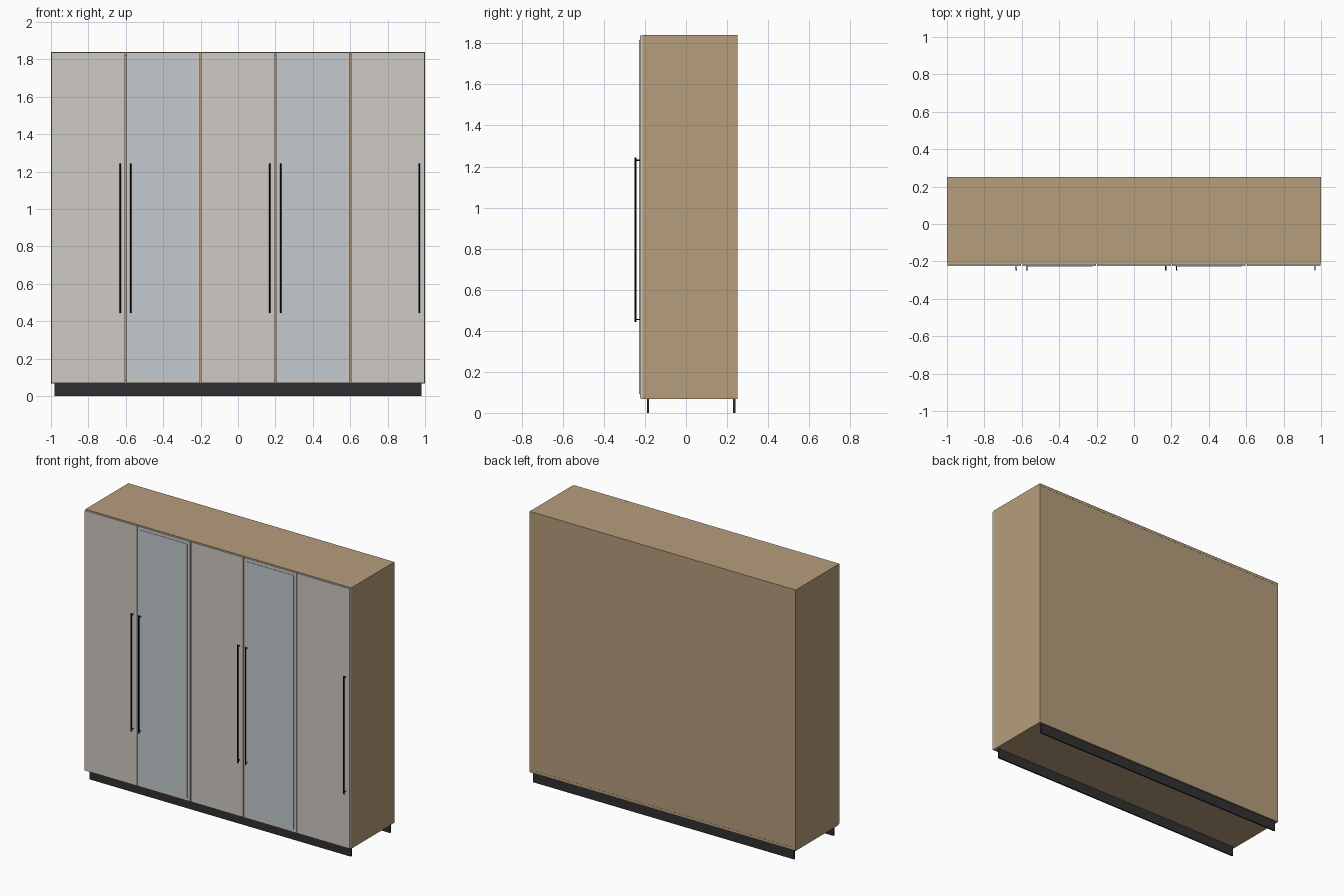
import bpy

if "Cube" in bpy.data.objects:
    bpy.data.objects.remove(bpy.data.objects["Cube"])


def material(name, r, g, b):
    m = bpy.data.materials.new(name)
    m.diffuse_color = (r, g, b, 1)
    m.use_nodes = True
    m.node_tree.nodes["Principled BSDF"].inputs["Base Color"].default_value = m.diffuse_color
    return m


WOOD = material("wood", 0.47, 0.34, 0.20)
DOOR = material("door_finish", 0.62, 0.59, 0.55)
GLASS = material("mirror_glass", 0.54, 0.59, 0.62)
DARK = material("dark_plinth", 0.03, 0.03, 0.03)
BLACK = material("black_metal", 0.006, 0.006, 0.006)


def box(name, x, y, z, mat):
    """Box from (min, max) ranges on each axis."""
    lo, hi = zip(x, y, z)
    bpy.ops.mesh.primitive_cube_add(size=1, location=[(a + b) / 2 for a, b in zip(lo, hi)])
    ob = bpy.context.object
    ob.name = name
    ob.scale = [b - a for a, b in zip(lo, hi)]
    bpy.ops.object.transform_apply(location=False, rotation=False, scale=True)
    ob.data.materials.append(mat)
    return ob


def rod(name, radius, length, location, rotation=(0, 0, 0)):
    bpy.ops.mesh.primitive_cylinder_add(vertices=12, radius=radius, depth=length,
                                        location=location, rotation=rotation)
    ob = bpy.context.object
    ob.name = name
    ob.data.materials.append(BLACK)
    bpy.ops.object.shade_smooth_by_angle()
    return ob


T = 0.018                      # board thickness
BOT, TOP = 0.067, 1.84         # carcass height range
FRONT, BACK = -0.212, 0.25     # carcass depth range
DOOR_Y = -0.227                # door face

# Carcass boards
box("left_side", (-1, -1 + T), (FRONT, BACK), (BOT, TOP), WOOD)
box("right_side", (1 - T, 1), (FRONT, BACK), (BOT, TOP), WOOD)
box("top_panel", (-1 + T, 1 - T), (FRONT, BACK), (TOP - T, TOP), WOOD)
box("bottom_panel", (-1 + T, 1 - T), (FRONT, BACK), (BOT, BOT + T), WOOD)
box("back_panel", (-1 + T, 1 - T), (BACK - 0.006, BACK - 0.001), (BOT + T, TOP - T), WOOD)
for i, x in enumerate((-0.2, 0.6)):
    box(f"divider_{i + 1}", (x - T / 2, x + T / 2), (FRONT, BACK - 0.006),
        (BOT + T, TOP - T), WOOD)

# Plinth rails
box("front_plinth", (-0.982, 0.982), (-0.19, -0.18), (0, BOT), DARK)
box("back_plinth", (-0.982, 0.982), (0.23, 0.24), (0, BOT), DARK)

# Five doors, each with a long bar handle; the second and fourth are mirrored
handle_x = (-0.63, -0.573, 0.17, 0.228, 0.968)
for i, hx in enumerate(handle_x):
    n = i + 1
    cx = -0.8 + 0.4 * i
    box(f"door_{n}", (cx - 0.197, cx + 0.197), (DOOR_Y + 0.002, FRONT - 0.001),
        (BOT + 0.004, TOP - 0.003), DOOR)
    if i in (1, 3):
        box(f"mirror_{n}", (cx - 0.178, cx + 0.178), (DOOR_Y - 0.001, DOOR_Y + 0.002),
            (0.092, 1.817), GLASS)
    rod(f"handle_bar_{n}", 0.004, 0.80, (hx, -0.246, 0.843))
    for label, z in (("lower", 0.455), ("upper", 1.231)):
        rod(f"handle_post_{label}_{n}", 0.003, 0.022, (hx, -0.235, z), (1.5708, 0, 0))
